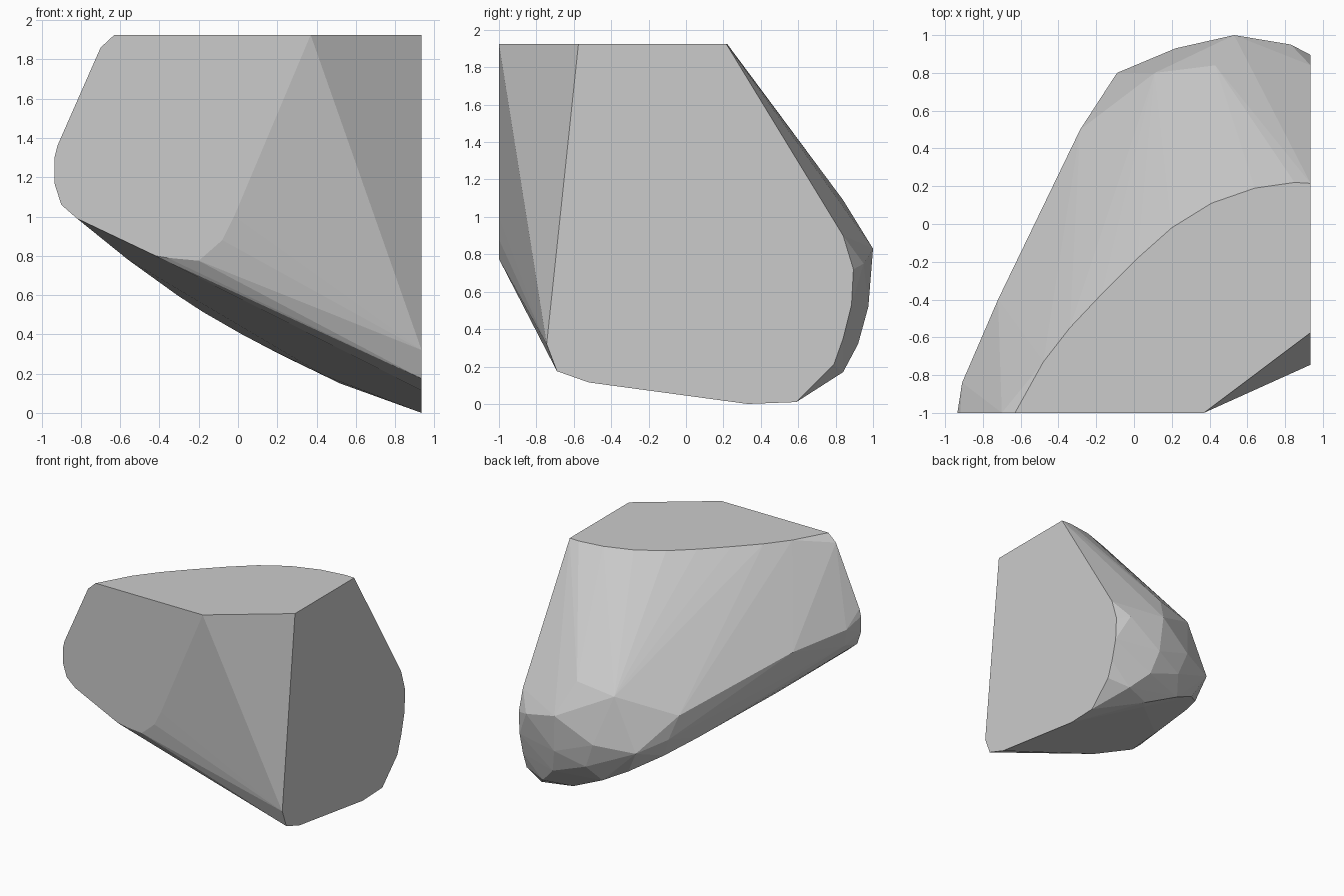
import bpy
import bmesh
import math

# Remove the default object
default = bpy.data.objects.get("Cube")
if default:
    bpy.data.objects.remove(default, do_unlink=True)


def make_material(name, colour):
    mat = bpy.data.materials.new(name)
    mat.use_nodes = True
    mat.diffuse_color = colour
    mat.node_tree.nodes["Principled BSDF"].inputs["Base Color"].default_value = colour
    return mat


def convex_solid(name, points, material):
    """Wrap the points in a convex skin and merge its coplanar triangles."""
    bm = bmesh.new()
    verts = [bm.verts.new(p) for p in points]
    hull = bmesh.ops.convex_hull(bm, input=verts)
    loose = {v for v in hull["geom_interior"] + hull["geom_unused"]
             if isinstance(v, bmesh.types.BMVert)}
    loose |= {v for v in bm.verts if not v.link_faces}
    bmesh.ops.delete(bm, geom=list(loose), context="VERTS")
    bmesh.ops.dissolve_limit(bm, angle_limit=math.radians(0.5),
                             verts=bm.verts[:], edges=bm.edges[:])
    bmesh.ops.recalc_face_normals(bm, faces=bm.faces[:])
    mesh = bpy.data.meshes.new(name)
    bm.to_mesh(mesh)
    bm.free()
    mesh.materials.append(material)
    obj = bpy.data.objects.new(name, mesh)
    bpy.context.collection.objects.link(obj)
    return obj


# The three flat cut planes
TOP, FRONT, SIDE = 1.925, -1, 0.935

# Rim of the flat top (x, y)
top_rim = [(-.63, -1), (-.48, -.73), (-.34, -.55), (-.17, -.37), (.02, -.18),
           (.2, -.02), (.41, .11), (.64, .19), (.85, .22), (SIDE, .215),
           (SIDE, -.575), (.37, -1)]

# Rim of the flat front (x, z)
front_rim = [(-.7, 1.86), (-.92, 1.36), (-.935, 1.3), (-.935, 1.17), (-.9, 1.06),
             (-.82, .99), (-.42, .8), (-.36, .79), (-.2, .775), (-.08, .88), (-.02, 1)]

# Rim of the flat side (y, z)
side_rim = [(.84, .9), (.895, .72), (.885, .53), (.84, .35), (.79, .21),
            (.59, .01), (.33, 0), (-.52, .115), (-.69, .175), (-.745, .32)]

# Rounded back, from the narrow end to the wide end (x, y, z)
back_points = [(-.91, -.84, 1.24), (-.72, -.4, 1.17), (-.285, .5, .86),
               (-.09, .8, .6), (.11, .8, 1.03), (.43, .84, 1.09),
               (.22, .93, .64), (.53, 1, .83), (.83, .95, .75),
               (.55, .975, .52), (.3, .91, .43), (.6, .92, .32), (.75, .84, .17)]

# Rounded lower shoulder, then the underside ridge (x, y, z)
shoulder_points = [(-.89, -.84, 1.1), (-.69, -.4, 1.01), (-.235, .57, .67)]
keel_points = [(-.56, -.4, .78), (-.31, .28, .6), (-.18, .55, .515), (.02, .74, .4),
               (.22, .8, .295), (.44, .65, .19), (.52, .76, .15), (.68, .62, .1)]

points = [(x, y, TOP) for x, y in top_rim]
points += [(x, FRONT, z) for x, z in front_rim]
points += [(SIDE, y, z) for y, z in side_rim]
points += back_points + shoulder_points + keel_points

stone = make_material("light_grey_stone", (0.6, 0.6, 0.6, 1))
convex_solid("rock_chunk", points, stone)
